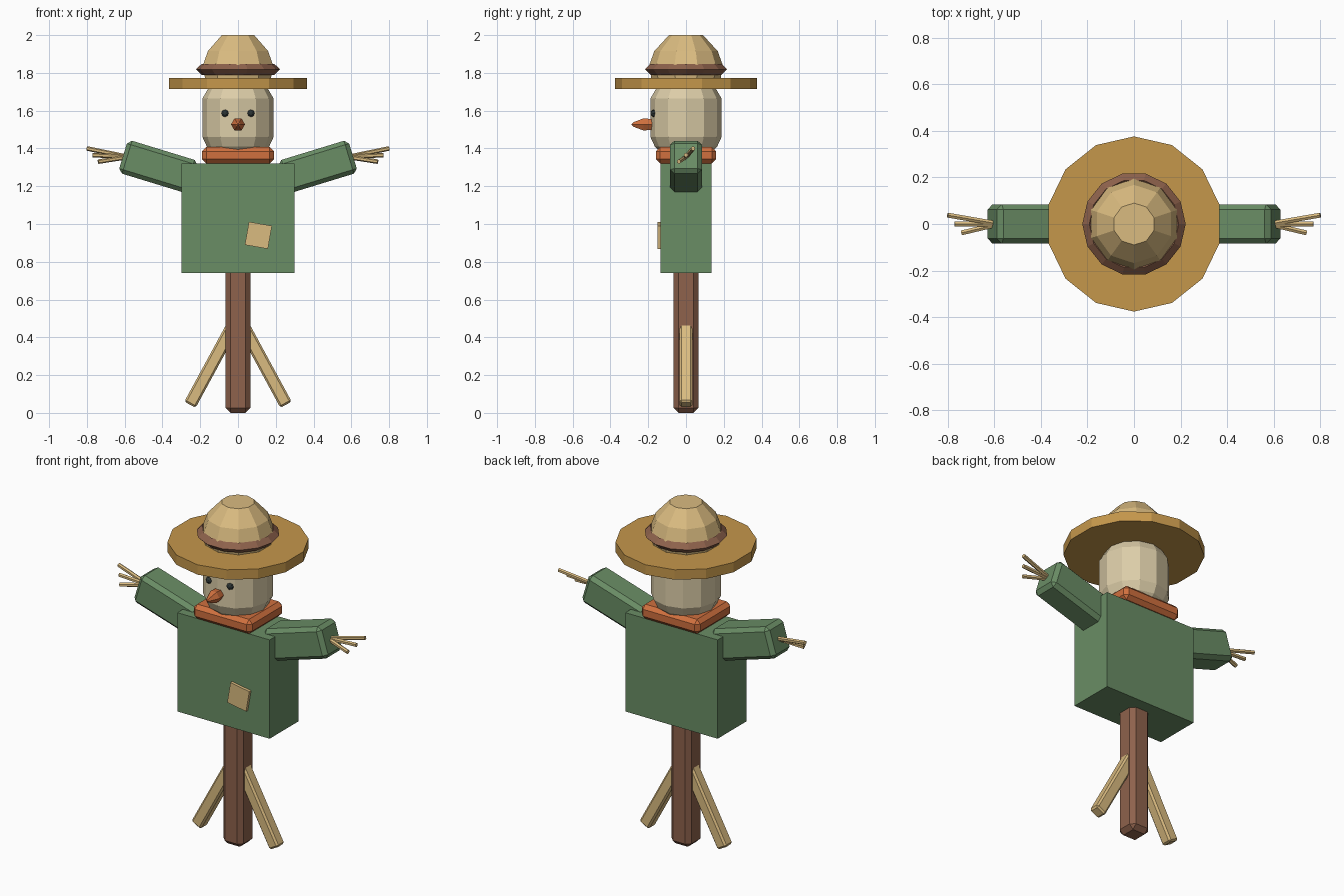
import bpy, bmesh
from math import radians, sin, cos, pi
from mathutils import Vector, Matrix

cube = bpy.data.objects.get("Cube")
if cube:
    bpy.data.objects.remove(cube, do_unlink=True)


def material(name, r, g, b):
    """Flat material from sRGB bytes, stored as linear values."""
    def lin(c):
        c /= 255
        return c / 12.92 if c <= 0.04045 else ((c + 0.055) / 1.055) ** 2.4
    colour = (lin(r), lin(g), lin(b), 1)
    m = bpy.data.materials.new(name)
    m.diffuse_color = colour
    m.use_nodes = True
    m.node_tree.nodes["Principled BSDF"].inputs["Base Color"].default_value = colour
    return m


green = material("green cloth", 106, 141, 101)
straw = material("pale straw", 218, 187, 128)
gold = material("golden brim", 197, 151, 75)
sack = material("sackcloth", 220, 205, 168)
orange = material("orange", 208, 112, 62)
brown = material("brown wood", 142, 98, 76)
dark = material("dark eye", 44, 52, 52)


def add(name, bm, mat, matrix=Matrix()):
    bmesh.ops.recalc_face_normals(bm, faces=bm.faces)
    mesh = bpy.data.meshes.new(name)
    bm.to_mesh(mesh)
    bm.free()
    mesh.materials.append(mat)
    ob = bpy.data.objects.new(name, mesh)
    ob.matrix_world = matrix
    bpy.context.collection.objects.link(ob)
    return ob


def box(name, size, loc, mat, tilt=0, bevel=0):
    """Box tilted about the y axis, with optional chamfered edges."""
    bm = bmesh.new()
    bmesh.ops.create_cube(bm, size=1, matrix=Matrix.Diagonal((*size, 1)))
    if bevel:
        bmesh.ops.bevel(bm, geom=bm.edges[:], offset=bevel, segments=1, affect='EDGES')
    return add(name, bm, mat, Matrix.Translation(loc) @ Matrix.Rotation(radians(tilt), 4, 'Y'))


def lathe(name, profile, sides, mat, matrix=Matrix(), start=pi / 2, ring=False):
    """Spin (radius, height) points; cap the ends, or close into a ring."""
    bm = bmesh.new()
    angles = [start + 2 * pi * i / sides for i in range(sides)]
    loops = [[bm.verts.new((r * cos(a), r * sin(a), z)) for a in angles] for r, z in profile]
    pairs = list(zip(loops, loops[1:]))
    if ring:
        pairs.append((loops[-1], loops[0]))
    else:
        bm.faces.new(loops[0])
        bm.faces.new(loops[-1])
    for low, high in pairs:
        for i in range(sides):
            j = (i + 1) % sides
            bm.faces.new((low[i], low[j], high[j], high[i]))
    return add(name, bm, mat, matrix)


def stick(name, a, b, radius, sides, mat):
    a, b = Vector(a), Vector(b)
    turn = (b - a).to_track_quat('Z', 'Y').to_matrix().to_4x4()
    lathe(name, [(radius, 0), (radius, (b - a).length)], sides, mat, Matrix.Translation(a) @ turn)


# Post and torso
box("post", (0.13, 0.13, 1.1), (0, 0, 0.55), brown, bevel=0.025)
box("shirt", (0.6, 0.27, 0.58), (0, 0, 1.03), green)
box("shirt_patch", (0.124, 0.018, 0.124), (0.108, -0.143, 0.94), straw, tilt=10)
box("neck_scarf", (0.38, 0.32, 0.085), (0, 0, 1.364), orange, bevel=0.022)

# Arms, straw hands, straw legs and eyes on both sides
for side, s in (("left", 1), ("right", -1)):
    box(side + "_sleeve", (0.39, 0.168, 0.182), (s * 0.422, 0, 1.303), green, tilt=-17 * s, bevel=0.022)
    for i in range(3):
        tip = (s * (0.74 + 0.03 * i), 0.038 * (i - 1), 1.33 + 0.035 * i)
        stick(f"{side}_straw_finger_{i + 1}", (s * 0.58, 0, 1.355), tip, 0.012, 6, straw)
    box(side + "_straw_leg", (0.068, 0.068, 0.5), (s * 0.135, 0, 0.263), straw, tilt=-28.5 * s, bevel=0.01)
    bm = bmesh.new()
    bmesh.ops.create_uvsphere(bm, u_segments=8, v_segments=6, radius=0.02)
    add(side + "_eye", bm, dark, Matrix.Translation((s * 0.068, -0.168, 1.586)) @ Matrix.Rotation(pi / 2, 4, 'X'))

# Head and nose
lathe("head", [(0.12, 1.365), (0.165, 1.41), (0.188, 1.46), (0.188, 1.665), (0.15, 1.73)], 12, sack)
lathe("nose", [(0.03, 0.15), (0.037, 0.225), (0.014, 0.278), (0.002, 0.288)], 6, orange,
      Matrix.Translation((0, 0, 1.527)) @ Matrix.Rotation(pi / 2, 4, 'X'), start=0)

# Hat
lathe("hat_brim", [(0.376, 1.715), (0.376, 1.773)], 14, gold)
lathe("hat_crown", [(0.18, 1.75), (0.195, 1.84), (0.168, 1.915), (0.09, 2.0)], 10, straw)
lathe("hat_band", [(0.192, 1.79), (0.222, 1.819), (0.192, 1.848), (0.162, 1.819)], 14, brown,
      start=0, ring=True)
